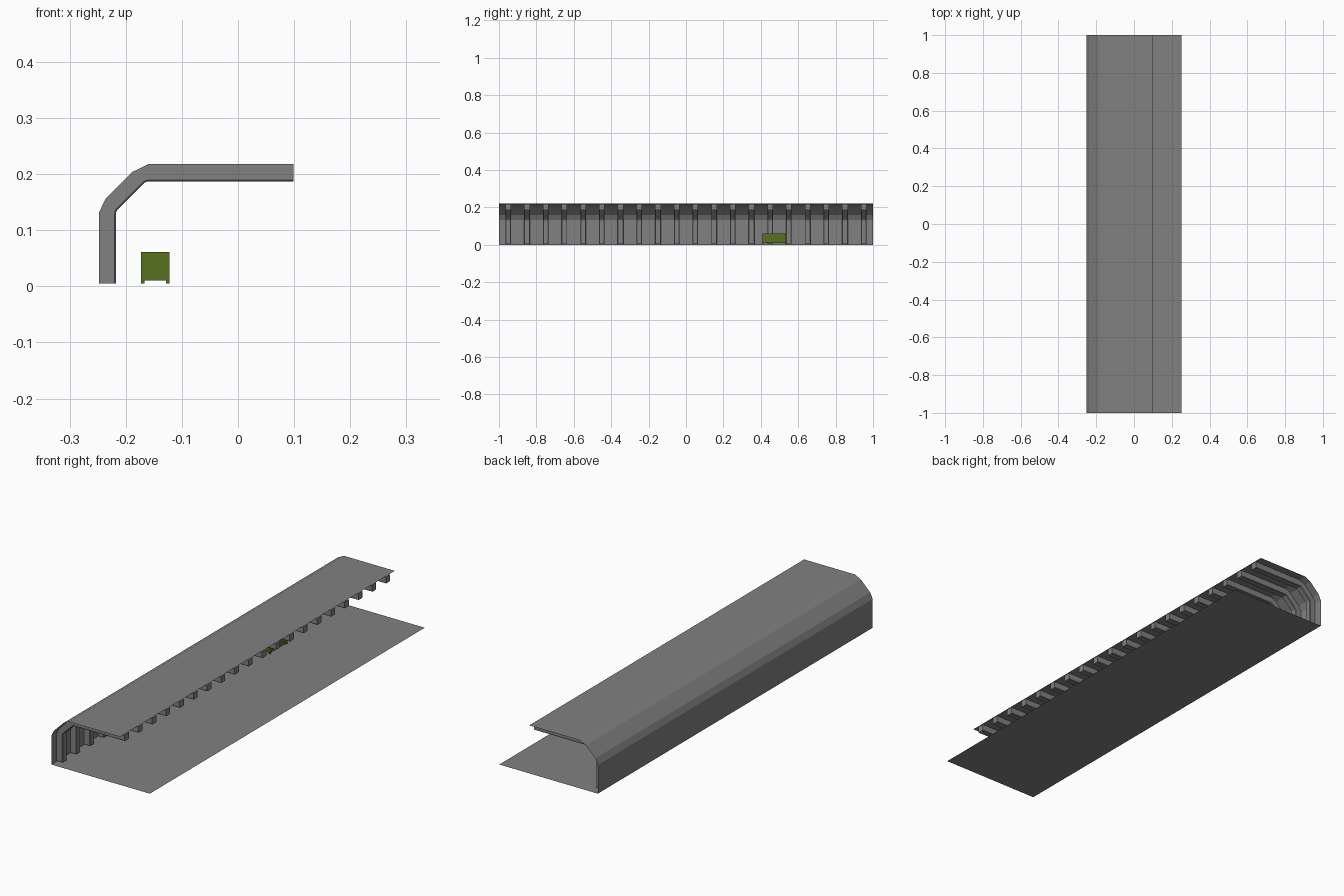
import bpy, bmesh

if "Cube" in bpy.data.objects:
    bpy.data.objects.remove(bpy.data.objects["Cube"])


def material(name, color):
    mat = bpy.data.materials.new(name)
    mat.diffuse_color = color
    mat.use_nodes = True
    mat.node_tree.nodes["Principled BSDF"].inputs["Base Color"].default_value = mat.diffuse_color
    return mat


grey = material("dark_grey", (0.22, 0.22, 0.22, 1))
olive = material("olive", (0.095, 0.16, 0.014, 1))


def add_object(name, bm, mat):
    mesh = bpy.data.meshes.new(name)
    bm.to_mesh(mesh)
    bm.free()
    obj = bpy.data.objects.new(name, mesh)
    bpy.context.collection.objects.link(obj)
    mesh.materials.append(mat)
    return obj


def sheet(name, profile, y0, y1):
    """Zero-thickness strip: open x,z profile extruded along y."""
    bm = bmesh.new()
    rows = [[bm.verts.new((x, y, z)) for x, z in profile] for y in (y0, y1)]
    for i in range(len(profile) - 1):
        bm.faces.new((rows[0][i], rows[0][i + 1], rows[1][i + 1], rows[1][i]))
    return add_object(name, bm, grey)


def loft(name, sections, mat):
    """Solid through a list of (y, closed x,z profile) sections."""
    bm = bmesh.new()
    rows = [[bm.verts.new((x, y, z)) for x, z in prof] for y, prof in sections]
    n = len(rows[0])
    for a, b in zip(rows, rows[1:]):
        for i in range(n):
            bm.faces.new((a[i], a[(i + 1) % n], b[(i + 1) % n], b[i]))
    bm.faces.new(rows[0])
    bm.faces.new(rows[-1])
    bmesh.ops.recalc_face_normals(bm, faces=bm.faces)
    return add_object(name, bm, mat)


def box(name, x0, x1, y0, y1, z0, z1, mat):
    prof = [(x0, z0), (x1, z0), (x1, z1), (x0, z1)]
    return loft(name, [(y0, prof), (y1, prof)], mat)


# Floor sheet
sheet("floor", [(-0.251, 0), (0.251, 0)], -1, 1)

# Wall and ceiling sheet with a faceted corner
sheet("wall_and_ceiling",
      [(0.0985, 0.221), (-0.160, 0.221), (-0.190, 0.2065),
       (-0.238, 0.159), (-0.251, 0.132), (-0.251, 0)], -1, 1)


# Structural ribs following the shell, inner edges chamfered by c
def rib_profile(c):
    outer = [(-0.248, 0.005), (-0.248, 0.131), (-0.2355, 0.157),
             (-0.189, 0.2035), (-0.160, 0.2175), (0.0985, 0.2175)]
    inner = [(0.0985, 0.187), (-0.161, 0.187), (-0.166, 0.185),
             (-0.2155, 0.136), (-0.2175, 0.131), (-0.2175, 0.005)]
    shift = [(0, 1), (0, 1), (-0.7, 0.7), (-0.7, 0.7), (-1, 0), (-1, 0)]
    return outer + [(x + c * dx, z + c * dz)
                    for (x, z), (dx, dz) in zip(inner, shift)]


c = 0.0025
wide, full = rib_profile(c), rib_profile(0)
ribs = loft("ribs", [(-0.965, wide), (-0.965 + c, full),
                     (-0.935 - c, full), (-0.935, wide)], grey)
# square off the back of the rib by keeping the outer profile constant
array = ribs.modifiers.new("repeat", "ARRAY")
array.use_relative_offset = False
array.use_constant_offset = True
array.constant_offset_displace = (0, 0.1, 0)
array.count = 20

# Olive crate standing on small feet
x0, x1, y0, y1 = -0.173, -0.1225, 0.408, 0.534
box("crate", x0, x1, y0, y1, 0.0105, 0.061, olive)
for i, x in enumerate((x0, x1 - 0.006)):
    for j, y in enumerate((y0, y1 - 0.006)):
        box(f"crate_foot_{i}{j}", x, x + 0.006, y, y + 0.006,
            0.005, 0.0105, olive)
